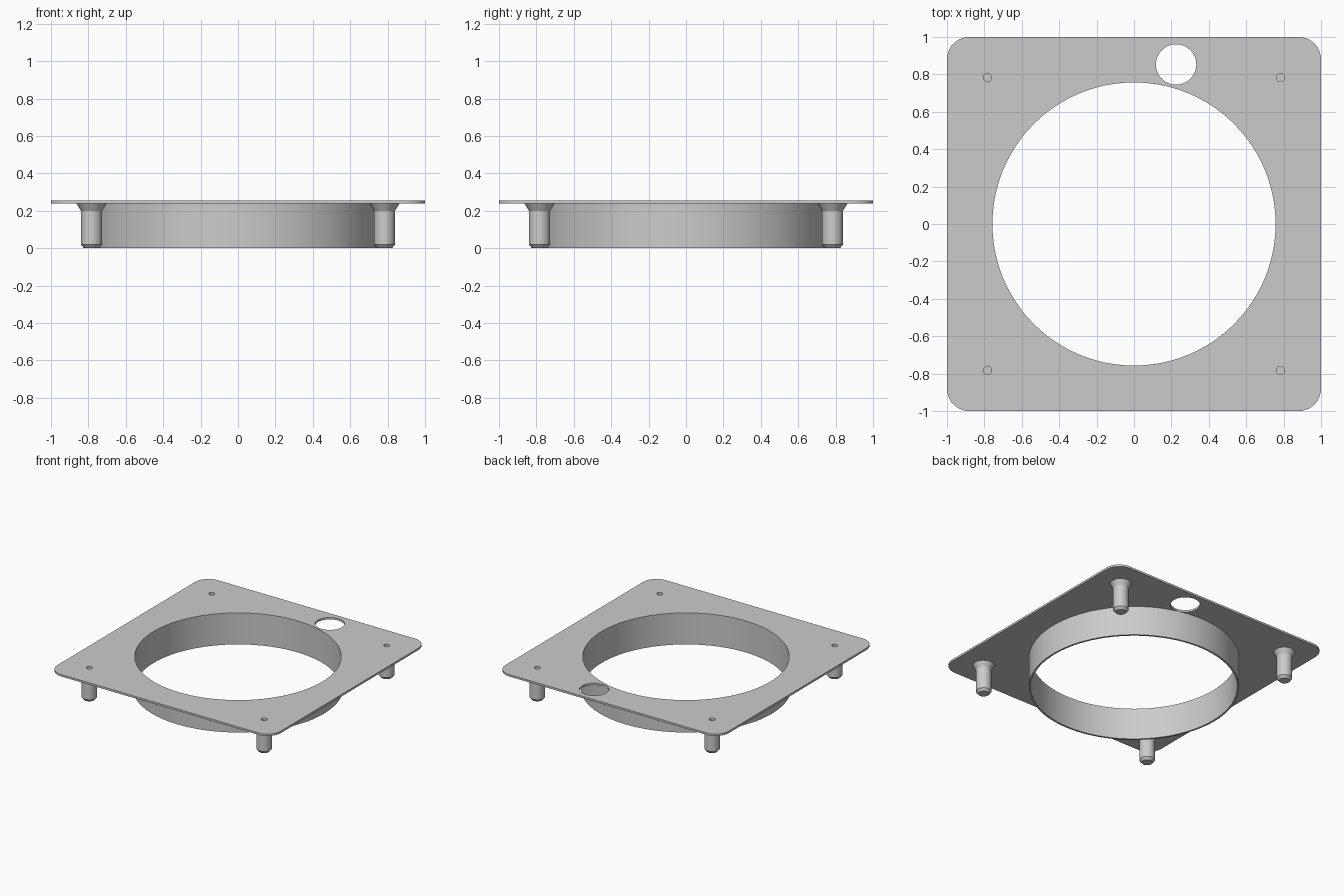
import bpy
import bmesh
from math import sin, cos, pi, radians
from mathutils import Matrix, Vector

cube = bpy.data.objects.get("Cube")
if cube:
    bpy.data.objects.remove(cube, do_unlink=True)

TOP, UNDER = 0.255, 0.239      # faces of the plate
RING_IN, RING_OUT = 0.757, 0.772
POST, BORE = 0.783, 0.022      # post offset and screw hole radius
CORNER = 0.12

grey = bpy.data.materials.new("plain_grey")
grey.use_nodes = True
colour = (0.6, 0.6, 0.6, 1)
grey.diffuse_color = colour
grey.node_tree.nodes["Principled BSDF"].inputs["Base Color"].default_value = colour


def add_object(name, mesh, location=(0, 0, 0)):
    obj = bpy.data.objects.new(name, mesh)
    obj.location = location
    mesh.materials.clear()
    mesh.materials.append(grey)
    bpy.context.collection.objects.link(obj)
    bpy.ops.object.select_all(action="DESELECT")
    obj.select_set(True)
    bpy.context.view_layer.objects.active = obj
    bpy.ops.object.shade_smooth_by_angle(angle=radians(30))
    return obj


def arc(cx, cy, r, start, end, steps):
    angles = [start + (end - start) * i / steps for i in range(steps + 1)]
    return [(cx + r * cos(a), cy + r * sin(a)) for a in angles]


def circle(cx, cy, r, steps):
    return arc(cx, cy, r, 0, 2 * pi, steps)[:-1]


def lathe(name, profile, steps, closed=False):
    """Spin a radius/height profile around z."""
    bm = bmesh.new()
    verts = [bm.verts.new((r, 0, z)) for r, z in profile]
    pairs = list(zip(verts, verts[1:]))
    if closed:
        pairs.append((verts[-1], verts[0]))
    edges = [bm.edges.new(p) for p in pairs]
    bmesh.ops.spin(bm, geom=verts + edges, axis=(0, 0, 1), cent=(0, 0, 0),
                   angle=2 * pi, steps=steps, use_merge=True)
    bmesh.ops.remove_doubles(bm, verts=bm.verts, dist=0.0001)
    bmesh.ops.recalc_face_normals(bm, faces=bm.faces)
    mesh = bpy.data.meshes.new(name)
    bm.to_mesh(mesh)
    bm.free()
    return mesh


# Plate: rounded square outline with all its openings
corners = [(1, 1), (-1, 1), (-1, -1), (1, -1)]
outline = []
for i, (sx, sy) in enumerate(corners):
    outline += arc(sx * (1 - CORNER), sy * (1 - CORNER), CORNER,
                   i * pi / 2, (i + 1) * pi / 2, 10)
loops = [outline, circle(0, 0, RING_IN, 96), circle(0.225, 0.853, 0.108, 48)]
loops += [circle(sx * POST, sy * POST, BORE, 24) for sx, sy in corners]

curve = bpy.data.curves.new("plate_outline", "CURVE")
curve.dimensions = "2D"
curve.fill_mode = "BOTH"
curve.extrude = (TOP - UNDER) / 2
for points in loops:
    spline = curve.splines.new("POLY")
    spline.points.add(len(points) - 1)
    for p, (x, y) in zip(spline.points, points):
        p.co = (x, y, 0, 1)
    spline.use_cyclic_u = True
helper = bpy.data.objects.new("plate_outline", curve)
plate_mesh = bpy.data.meshes.new_from_object(helper)
bpy.data.objects.remove(helper)
bm = bmesh.new()
bm.from_mesh(plate_mesh)
bmesh.ops.remove_doubles(bm, verts=bm.verts, dist=0.0001)
bmesh.ops.recalc_face_normals(bm, faces=bm.faces)
bm.to_mesh(plate_mesh)
bm.free()
add_object("plate", plate_mesh, (0, 0, (TOP + UNDER) / 2))

# Collar: thin ring hanging below the large opening
collar = [(RING_IN, 0), (RING_OUT, 0), (RING_OUT, UNDER), (RING_IN, UNDER)]
add_object("collar", lathe("collar", collar, 96, closed=True))

# Posts: chamfered foot, flared head, blind screw hole from above
post = [(0, 0), (0.04, 0), (0.057, 0.02), (0.057, 0.2), (0.08, UNDER),
        (BORE, UNDER), (BORE, 0.06), (0, 0.06)]
for (sx, sy), place in zip(corners, ("back_left", "back_right", "front_right", "front_left")):
    add_object(place + "_post", lathe("post", post, 24), (sx * POST, sy * POST, 0))
